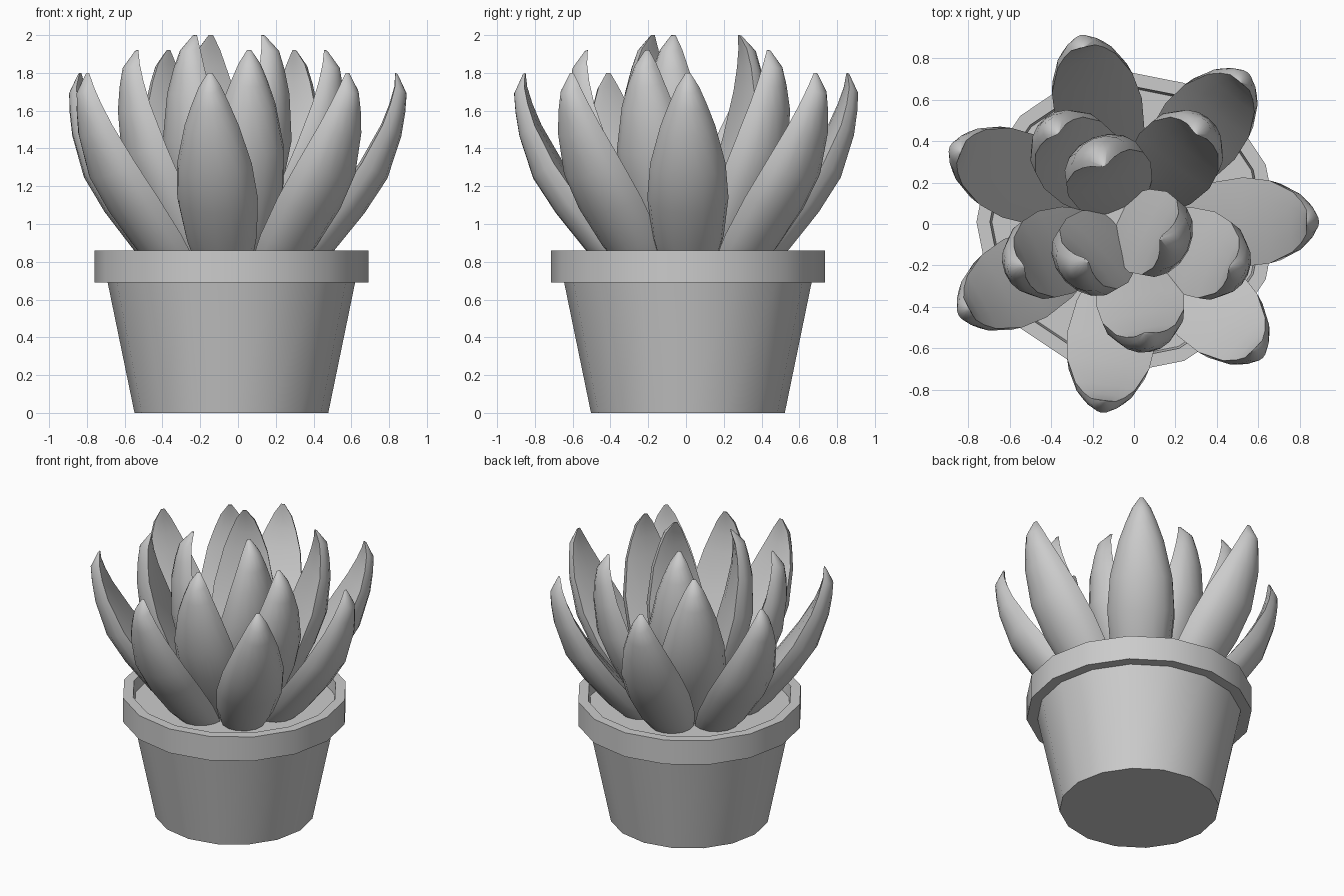
import bpy, bmesh
from math import sin, cos, pi, radians
from mathutils import Vector

if "Cube" in bpy.data.objects:
    bpy.data.objects.remove(bpy.data.objects["Cube"])

CX, CY = -0.035, 0.01   # axis of the pot


def make(name, rings, angle):
    """Skin a stack of equal closed rings, cap both ends."""
    bm = bmesh.new()
    vr = [[bm.verts.new(p) for p in ring] for ring in rings]
    n = len(vr[0])
    for a, b in zip(vr, vr[1:]):
        for i in range(n):
            j = (i + 1) % n
            bm.faces.new((a[i], a[j], b[j], b[i]))
    bm.faces.new(vr[0][::-1])
    bm.faces.new(vr[-1])
    bmesh.ops.recalc_face_normals(bm, faces=bm.faces)
    me = bpy.data.meshes.new(name)
    bm.to_mesh(me)
    bm.free()
    ob = bpy.data.objects.new(name, me)
    bpy.context.collection.objects.link(ob)
    bpy.ops.object.select_all(action='DESELECT')
    ob.select_set(True)
    bpy.context.view_layer.objects.active = ob
    bpy.ops.object.shade_smooth_by_angle(angle=radians(angle))
    return ob


def circle(r, z, n=16):
    return [(CX + r * cos(2 * pi * i / n), CY + r * sin(2 * pi * i / n), z) for i in range(n)]


# Pot with overhanging rim; the last ring is capped by the soil surface
make("pot", [circle(r, z) for r, z in
             [(0.513, 0), (0.655, 0.69), (0.725, 0.69), (0.725, 0.86),
              (0.66, 0.86), (0.65, 0.78)]], 30)

# Leaf: position along length, half width, front offset, back offset
LEAF = [(0.0, 0.12, 0.0, 0.10), (0.12, 0.16, 0.015, 0.15), (0.25, 0.19, 0.03, 0.19),
        (0.5, 0.215, 0.065, 0.23), (0.72, 0.20, 0.085, 0.243), (0.95, 0.145, 0.08, 0.195),
        (1.07, 0.10, 0.06, 0.15), (1.16, 0.06, 0.035, 0.107), (1.225, 0.012, 0.0, 0.015)]


def leaf(name, heading, tip_r, tip_z, tilt, scale=1.0):
    h, t = radians(heading), radians(tilt)
    out = Vector((cos(h), sin(h), 0))
    side = Vector((-sin(h), cos(h), 0))
    up = Vector((0, 0, 1))
    along = out * sin(t) + up * cos(t)
    back = out * cos(t) - up * sin(t)
    tip = Vector((CX, CY, 0)) + out * tip_r + up * tip_z
    base = tip - along * (LEAF[-1][0] * scale)
    rings = []
    for w, hw, f, b in LEAF:
        o = base + along * (w * scale)
        # rounded back, nearly flat front
        ring = [o + side * (hw * cos(pi * k / 8)) + back * (f + (b - f) * sin(pi * k / 8))
                for k in range(9)]
        ring += [o + side * (hw * s) + back * (f - 0.06 * hw) for s in (-0.5, 0, 0.5)]
        rings.append(ring)
    make(name, rings, 45)


# Outer, middle and inner leaf rings
for i, a in enumerate((0, 51, 104, 157, 209, 262.5, 315)):
    leaf(f"outer_leaf_{i}", a, 0.868, 1.80, 30)
for i, a in enumerate((52, 128, 203, 280, 336.5)):
    leaf(f"middle_leaf_{i}", a, 0.54, 1.92, 18.5)
for i, (a, r) in enumerate(((112, 0.29), (224, 0.265), (-25, 0.18))):
    leaf(f"inner_leaf_{i}", a, r, 2.0, 10, 1.04)
